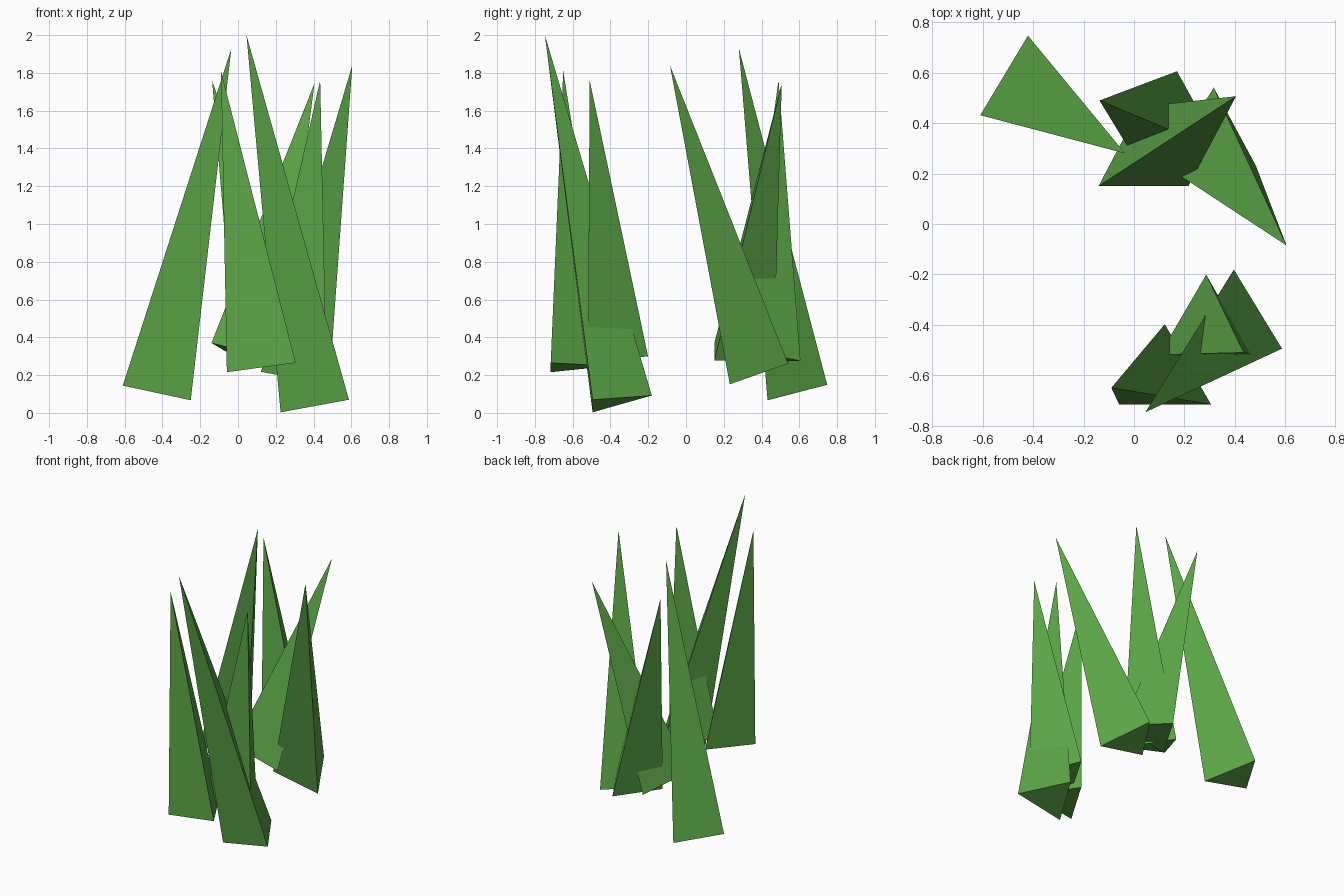
import bpy
import bmesh
import math
from mathutils import Vector, Matrix, Euler

cube = bpy.data.objects.get("Cube")
if cube:
    bpy.data.objects.remove(cube, do_unlink=True)

# Single leaf green
green = bpy.data.materials.new("grass_green")
green.use_nodes = True
color = (0.105, 0.38, 0.063, 1.0)
green.diffuse_color = color
green.node_tree.nodes["Principled BSDF"].inputs["Base Color"].default_value = color

BLADE_RADIUS = 0.2125


def make_blade(name, base, tip):
    """Three-sided spike leaning about x and y, from its base centre to its tip."""
    base, tip = Vector(base), Vector(tip)
    axis = tip - base
    length = axis.length
    lean = Euler((math.asin(-axis.y / length), math.atan2(axis.x, axis.z), 0))

    bm = bmesh.new()
    bmesh.ops.create_cone(bm, cap_ends=True, segments=3, radius1=BLADE_RADIUS,
                          radius2=0, depth=length,
                          matrix=Matrix.Translation((0, 0, length / 2)))
    bmesh.ops.remove_doubles(bm, verts=bm.verts, dist=0.0001)
    bmesh.ops.recalc_face_normals(bm, faces=bm.faces)
    mesh = bpy.data.meshes.new(name)
    bm.to_mesh(mesh)
    bm.free()
    mesh.materials.append(green)

    blade = bpy.data.objects.new(name, mesh)
    blade.location = base
    blade.rotation_euler = lean
    bpy.context.collection.objects.link(blade)


# Base centre and tip of every blade
blades = {
    "back_right_blade": ((-0.427, 0.537, 0.12), (-0.035, 0.28, 1.93)),
    "back_middle_blade": ((0.168, 0.394, 0.29), (-0.137, 0.49, 1.76)),
    "back_inner_blade": ((0.033, 0.255, 0.307), (0.405, 0.507, 1.745)),
    "back_left_blade": ((0.307, 0.335, 0.21), (0.605, -0.085, 1.84)),
    "front_right_blade": ((0.123, -0.61, 0.243), (-0.09, -0.65, 1.81)),
    "front_inner_blade": ((0.285, -0.413, 0.286), (0.435, -0.51, 1.76)),
    "front_left_blade": ((0.403, -0.39, 0.055), (0.045, -0.747, 2.0)),
}
for name, (base, tip) in blades.items():
    make_blade(name, base, tip)
